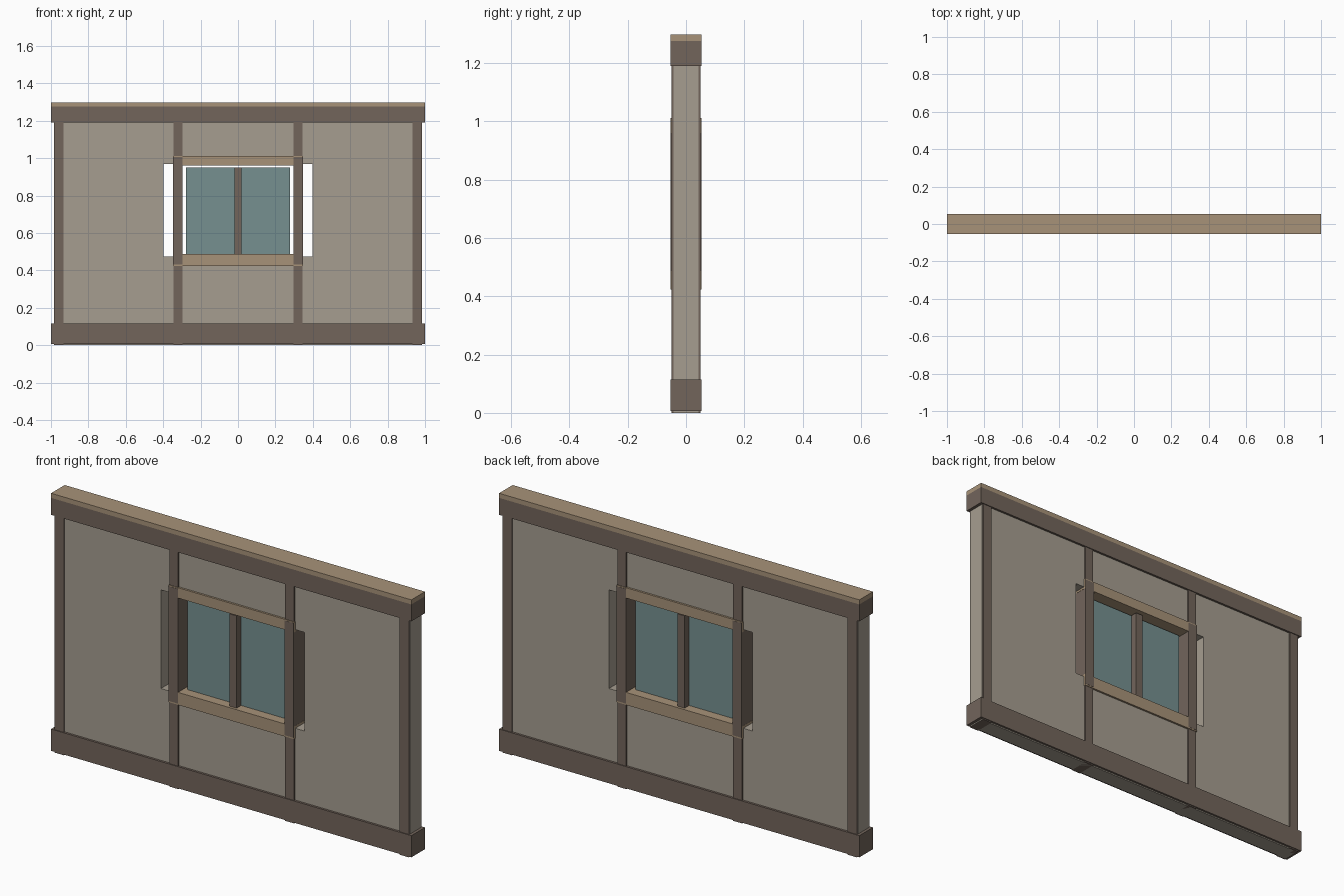
import bpy

if "Cube" in bpy.data.objects:
    bpy.data.objects.remove(bpy.data.objects["Cube"])


def material(name, rgb):
    m = bpy.data.materials.new(name)
    m.diffuse_color = (*rgb, 1)
    m.use_nodes = True
    m.node_tree.nodes["Principled BSDF"].inputs["Base Color"].default_value = m.diffuse_color
    return m


PLASTER = material("plaster", (0.38, 0.34, 0.28))
DARK = material("dark_wood", (0.17, 0.13, 0.105))
LIGHT = material("light_wood", (0.39, 0.29, 0.19))
GLASS = material("glass", (0.18, 0.28, 0.28))


def box(name, x, depth, z, mat=None):
    """Box spanning x and z ranges, centred on y = 0 with half depth."""
    bpy.ops.mesh.primitive_cube_add(
        size=1, location=((x[0] + x[1]) / 2, 0, (z[0] + z[1]) / 2))
    ob = bpy.context.object
    ob.name = name
    ob.scale = (x[1] - x[0], 2 * depth, z[1] - z[0])
    bpy.ops.object.transform_apply(location=False, rotation=False, scale=True)
    if mat:
        ob.data.materials.append(mat)
    return ob


# Plaster wall with a window opening cut through it
wall = box("wall_panel", (-0.985, 0.985), 0.043, (0.0, 1.22), PLASTER)
cutter = box("window_cutter", (-0.398, 0.398), 0.2, (0.475, 0.97))
cutter.hide_render = True
cutter.display_type = 'WIRE'
cut = wall.modifiers.new("window_opening", 'BOOLEAN')
cut.operation = 'DIFFERENCE'
cut.solver = 'EXACT'
cut.object = cutter
bpy.context.view_layer.objects.active = wall
bpy.ops.object.modifier_apply(modifier=cut.name)
bpy.data.objects.remove(cutter)

# Horizontal beams and top cap
box("bottom_beam", (-1, 1), 0.054, (0.006, 0.115), DARK)
box("top_beam", (-1, 1), 0.054, (1.19, 1.275), DARK)
box("top_cap", (-1, 1), 0.054, (1.275, 1.298), LIGHT)

# Posts and window jambs, mirrored left and right
for side, s in (("left", -1), ("right", 1)):
    def span(a, b):
        return tuple(sorted((s * a, s * b)))
    box(f"{side}_end_post", span(0.932, 0.983), 0.05, (0.0, 1.2), DARK)
    box(f"{side}_window_post", span(0.297, 0.346), 0.05, (0.0, 1.2), DARK)
    box(f"{side}_window_jamb", span(0.296, 0.347), 0.054, (0.431, 1.006), DARK)

# Window lintel and sill
box("window_lintel", (-0.348, 0.348), 0.053, (0.96, 1.012), LIGHT)
box("window_sill", (-0.348, 0.348), 0.053, (0.424, 0.487), LIGHT)

# Glass pane and central mullion
box("window_glass", (-0.278, 0.278), 0.004, (0.485, 0.95), GLASS)
box("window_mullion", (-0.02, 0.02), 0.04, (0.485, 0.95), DARK)
